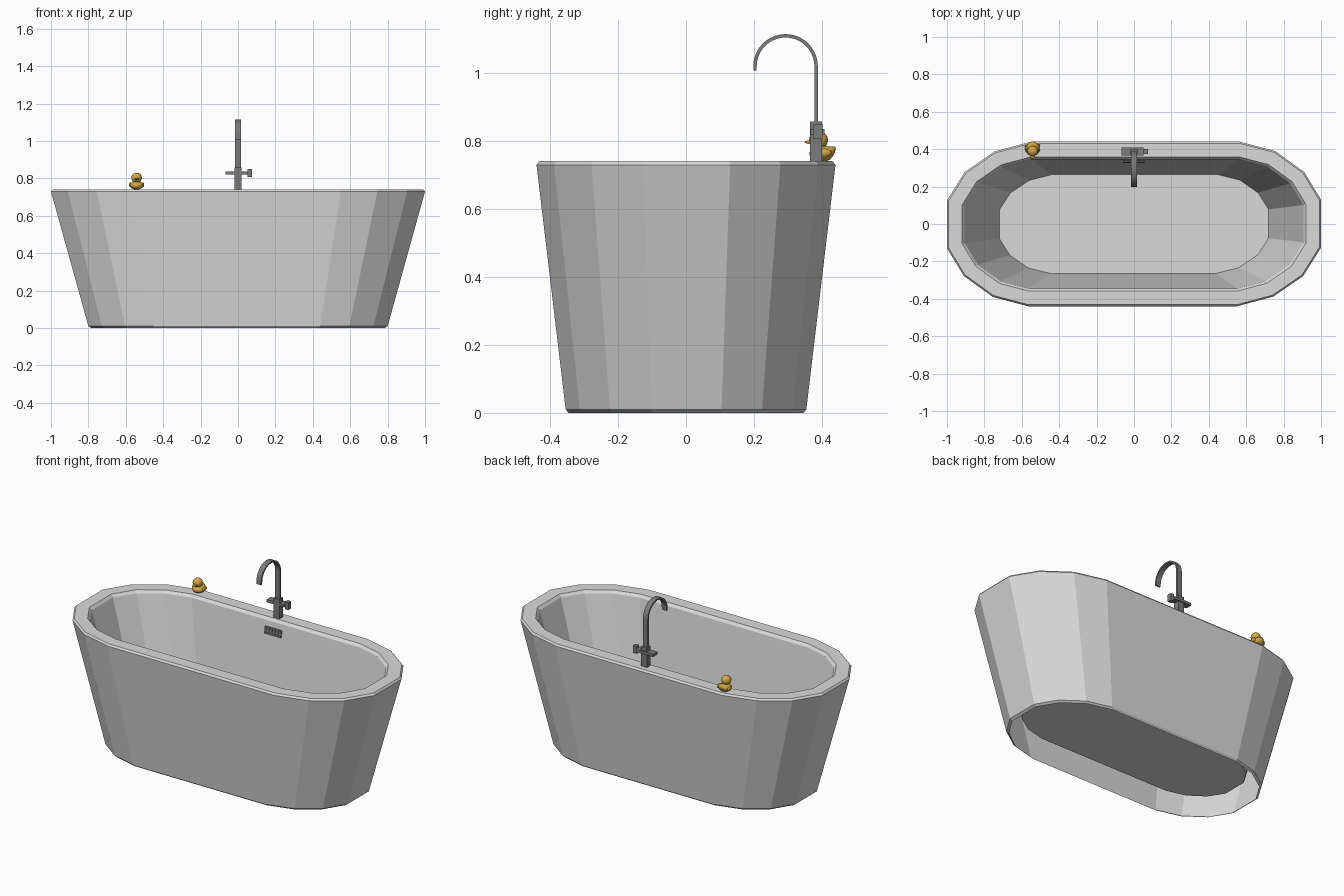
import bpy, bmesh, math
from mathutils import Vector

if "Cube" in bpy.data.objects:
    bpy.data.objects.remove(bpy.data.objects["Cube"])


def material(name, rgb):
    m = bpy.data.materials.new(name)
    m.diffuse_color = (*rgb, 1)
    m.use_nodes = True
    m.node_tree.nodes["Principled BSDF"].inputs["Base Color"].default_value = m.diffuse_color
    return m


WHITE = material("enamel", (0.7, 0.7, 0.7))
METAL = material("dark_metal", (0.2, 0.2, 0.2))
GOLD = material("toy_yellow", (0.66, 0.40, 0.06))


def finish(bm, name, mat, smooth=False):
    bmesh.ops.recalc_face_normals(bm, faces=bm.faces)
    me = bpy.data.meshes.new(name)
    bm.to_mesh(me)
    bm.free()
    for p in me.polygons:
        p.use_smooth = smooth
    me.materials.append(mat)
    ob = bpy.data.objects.new(name, me)
    bpy.context.collection.objects.link(ob)
    return ob


def add_box(bm, x0, x1, y0, y1, z0, z1):
    vs = bmesh.ops.create_cube(bm, size=1)["verts"]
    for v in vs:
        v.co = Vector(((x0 + x1) / 2 + v.co.x * (x1 - x0),
                       (y0 + y1) / 2 + v.co.y * (y1 - y0),
                       (z0 + z1) / 2 + v.co.z * (z1 - z0)))
    return vs


def add_ball(bm, centre, radii, seg=16, rings=10):
    vs = bmesh.ops.create_uvsphere(bm, u_segments=seg, v_segments=rings, radius=1)["verts"]
    for v in vs:
        v.co = Vector([c + r * k for c, r, k in zip(centre, radii, v.co)])
    return vs


# Tub outline: half of it, the other half is turned by 180 degrees
half = [(0.55, -0.44), (0.745, -0.388), (0.905, -0.278), (1.0, -0.126),
        (1.0, 0.13), (0.91, 0.278), (0.755, 0.39), (0.565, 0.44)]
outline = half + [(-x, -y) for x, y in half]
MID = 0.56


def inset(k):
    """Shrink the round ends, keeping the straight sides."""
    out = []
    for x, y in outline:
        ax = MID + (abs(x) - MID) * k
        out.append((math.copysign(ax, x), y * k))
    return out


def scaled(pts, sx, sy):
    return [(x * sx, y * sy) for x, y in pts]


# Tub: open underside, outer wall, rim, inner wall, raised floor
inner = inset(0.785)
levels = [
    (scaled(outline, 0.785, 0.785), 0.0),
    (scaled(outline, 0.8, 0.805), 0.01),
    (outline, 0.73),
    (inset(0.98), 0.741),
    (inset(0.815), 0.741),
    (inner, 0.725),
    (scaled(inner, 0.795, 0.765), 0.09),
]
bm = bmesh.new()
rings = [[bm.verts.new((x, y, z)) for x, y in pts] for pts, z in levels]
n = len(outline)
for a, b in zip(rings, rings[1:]):
    for i in range(n):
        j = (i + 1) % n
        bm.faces.new((a[i], a[j], b[j], b[i]))
bm.faces.new(rings[-1])
finish(bm, "bathtub", WHITE)

# Overflow grille on the back inner wall
bm = bmesh.new()
for z in (0.653, 0.687):
    add_box(bm, -0.055, 0.055, -0.004, 0.004, z - 0.004, z + 0.004)
for i in range(6):
    x = -0.05 + i * 0.02
    add_box(bm, x - 0.005, x + 0.005, -0.004, 0.004, 0.653, 0.687)
for v in bm.verts:  # follow the slope of the wall
    v.co.y += 0.334 + (v.co.z - 0.67) * 0.127
finish(bm, "overflow_grille", METAL)

# Tap body
bm = bmesh.new()
add_box(bm, -0.02, 0.02, 0.365, 0.401, 0.738, 0.858)
finish(bm, "tap_body", METAL)

# Tap handles: lever bar and end knob
bm = bmesh.new()
add_box(bm, -0.066, 0.052, 0.366, 0.408, 0.82, 0.836)
add_box(bm, 0.05, 0.074, 0.375, 0.402, 0.806, 0.85)
finish(bm, "tap_handles", METAL)

# Spout: flat ribbon bent into a hook
bm = bmesh.new()
R, CY, CZ, T, W = 0.09, 0.293, 1.02, 0.005, 0.016
path = [(CY + R, 0.85, 1, 0)]
for i in range(21):
    a = math.pi * i / 20
    path.append((CY + R * math.cos(a), CZ + R * math.sin(a), math.cos(a), math.sin(a)))
path.append((CY - R, CZ - 0.012, -1, 0))
secs = []
for y, z, ny, nz in path:
    secs.append([bm.verts.new((sx * W, y + ny * t, z + nz * t))
                 for sx, t in ((-1, -T), (1, -T), (1, T), (-1, T))])
for a, b in zip(secs, secs[1:]):
    for i in range(4):
        j = (i + 1) % 4
        bm.faces.new((a[i], a[j], b[j], b[i]))
bm.faces.new(secs[0])
bm.faces.new(secs[-1])
finish(bm, "spout", METAL)

# Toy bird on the rim: body with raised tail, wings, head, bill
bm = bmesh.new()
X = -0.542
for v in add_ball(bm, (X, 0.402, 0.763), (0.037, 0.039, 0.023)):
    back = max(0, (v.co.y - 0.415) / 0.026)
    v.co.z += 0.016 * back * back
for s in (-1, 1):
    add_ball(bm, (X + s * 0.034, 0.407, 0.766), (0.007, 0.022, 0.012), 10, 6)
add_ball(bm, (X, 0.39, 0.803), (0.028, 0.028, 0.027))
add_ball(bm, (X, 0.362, 0.797), (0.013, 0.013, 0.005), 10, 6)
finish(bm, "toy_bird", GOLD, smooth=True)
